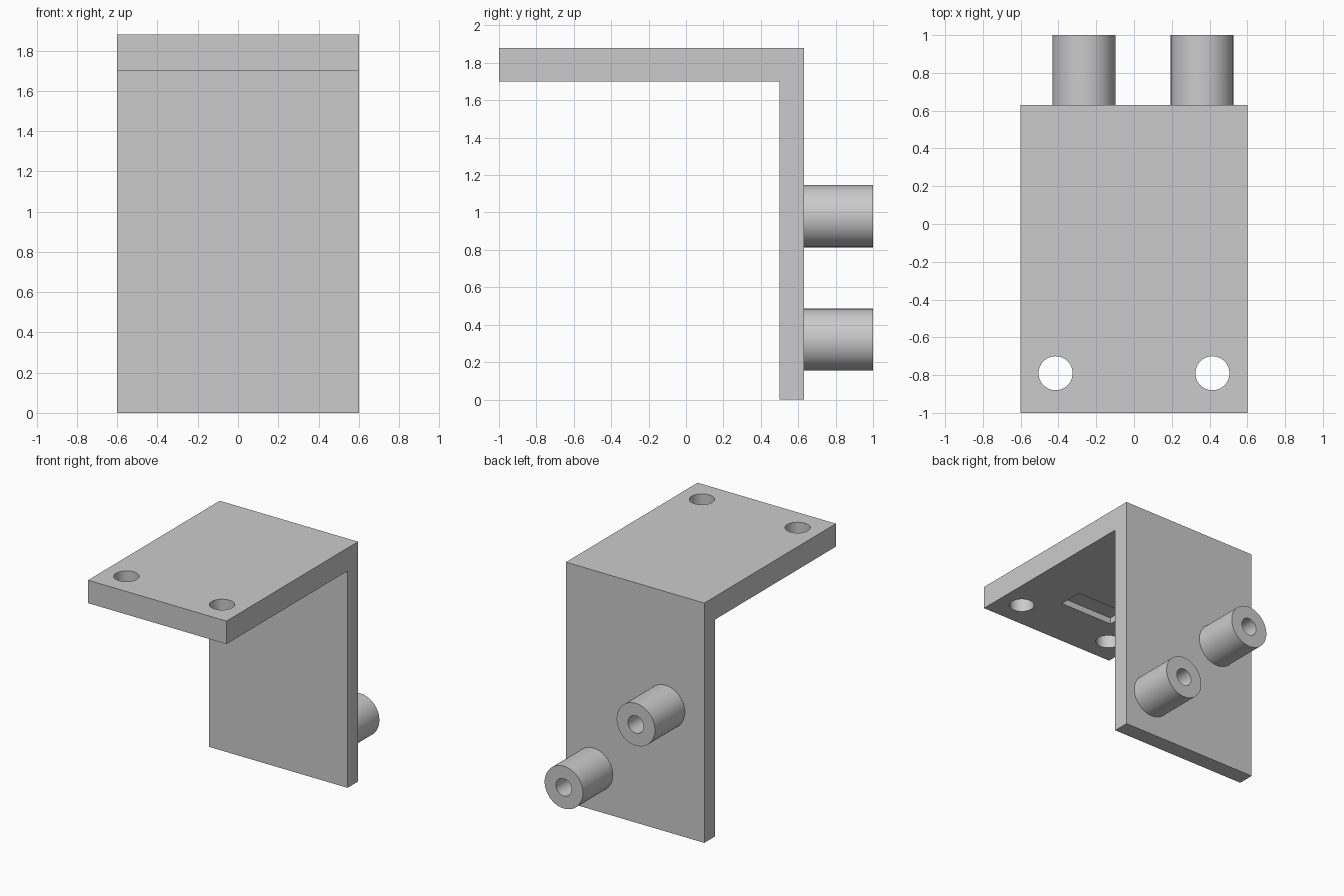
import bpy
from math import pi, radians

default = bpy.data.objects.get("Cube")
if default:
    bpy.data.objects.remove(default, do_unlink=True)

grey = bpy.data.materials.new("plain grey")
grey.use_nodes = True
grey.diffuse_color = (0.6, 0.6, 0.6, 1)
grey.node_tree.nodes["Principled BSDF"].inputs["Base Color"].default_value = (0.6, 0.6, 0.6, 1)


def finish(obj, name):
    obj.name = name
    obj.data.materials.append(grey)
    return obj


def box(name, low, high):
    centre = [(a + b) / 2 for a, b in zip(low, high)]
    bpy.ops.mesh.primitive_cube_add(size=1, location=centre)
    obj = bpy.context.object
    obj.scale = [b - a for a, b in zip(low, high)]
    bpy.ops.object.transform_apply(location=False, rotation=False, scale=True)
    return finish(obj, name)


def cylinder(name, radius, length, location, along_y=False):
    bpy.ops.mesh.primitive_cylinder_add(
        vertices=64, radius=radius, depth=length, location=location,
        rotation=(pi / 2 if along_y else 0, 0, 0))
    return finish(bpy.context.object, name)


def cut(target, cutter):
    mod = target.modifiers.new("cut", "BOOLEAN")
    mod.operation = "DIFFERENCE"
    mod.solver = "EXACT"
    mod.object = cutter
    bpy.ops.object.select_all(action="DESELECT")
    bpy.context.view_layer.objects.active = target
    target.select_set(True)
    bpy.ops.object.modifier_apply(modifier=mod.name)
    bpy.data.objects.remove(cutter, do_unlink=True)


def smooth(obj):
    bpy.ops.object.select_all(action="DESELECT")
    bpy.context.view_layer.objects.active = obj
    obj.select_set(True)
    bpy.ops.object.shade_smooth_by_angle(angle=radians(30))


# L-shaped bracket: side profile extruded across the width
profile = [(-1, 1.7), (0.5, 1.7), (0.5, 0), (0.63, 0), (0.63, 1.88), (-1, 1.88)]
n = len(profile)
verts = [(x, y, z) for x in (-0.6, 0.6) for y, z in profile]
faces = [list(range(n))[::-1], list(range(n, 2 * n))]
faces += [(i, (i + 1) % n, (i + 1) % n + n, i + n) for i in range(n)]
mesh = bpy.data.meshes.new("bracket")
mesh.from_pydata(verts, [], faces)
bracket = bpy.data.objects.new("bracket", mesh)
bpy.context.collection.objects.link(bracket)
finish(bracket, "bracket")

# Two screw holes through the shelf
for side in (-1, 1):
    cut(bracket, cylinder("screw_hole", 0.09, 0.5, (side * 0.415, -0.79, 1.79)))

# Shallow pocket under the shelf
cut(bracket, box("pocket", (-0.26, -0.58, 1.6), (0.205, -0.385, 1.75)))
smooth(bracket)

# Hollow pegs on the back plate
for name, x, z in (("upper_peg", -0.265, 0.98), ("lower_peg", 0.36, 0.32)):
    peg = cylinder(name, 0.166, 0.37, (x, 0.815, z), True)
    cut(peg, cylinder("peg_bore", 0.068, 0.7, (x, 0.99, z), True))
    smooth(peg)
